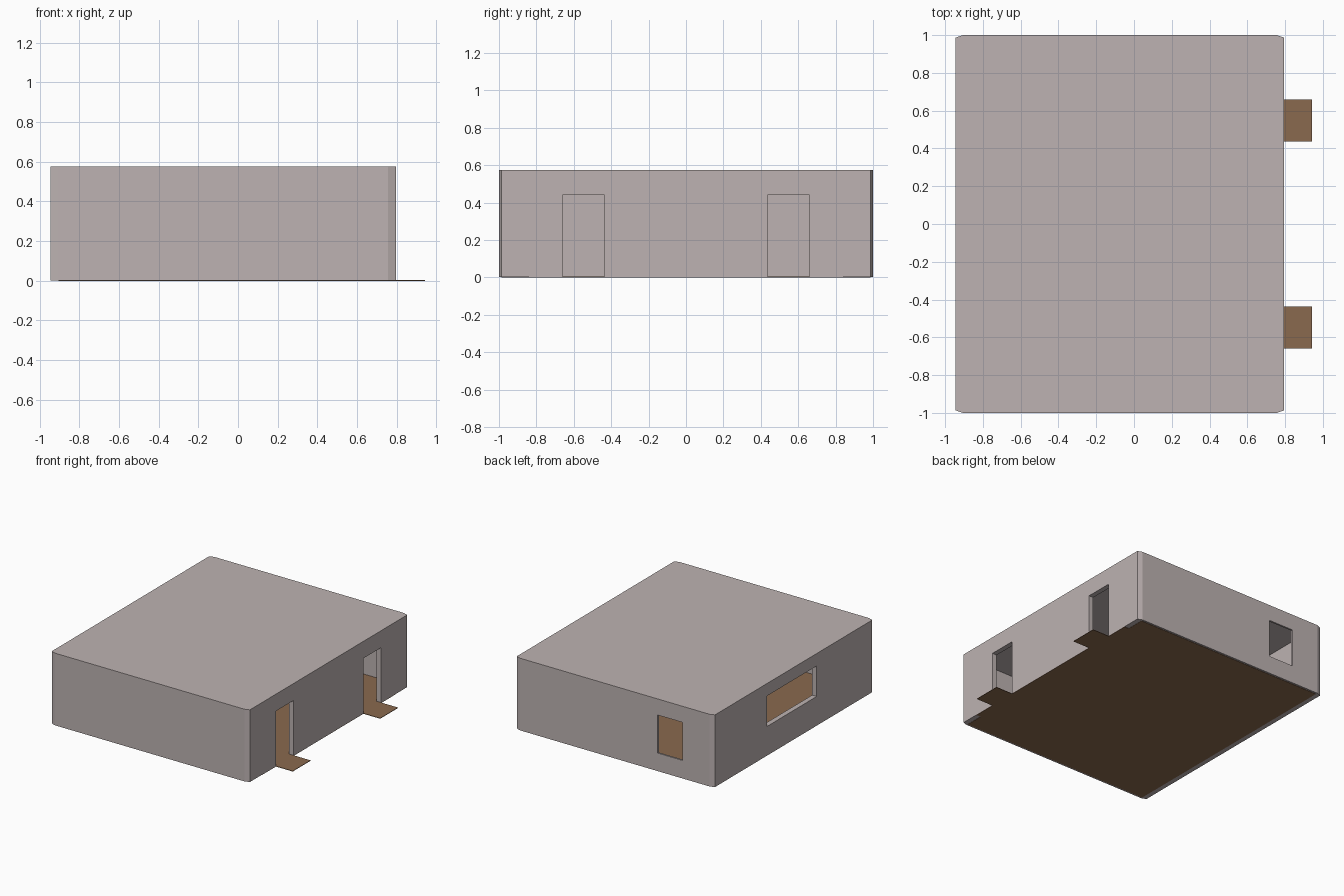
import bpy, bmesh

if "Cube" in bpy.data.objects:
    bpy.data.objects.remove(bpy.data.objects["Cube"])


def material(name, rgb):
    m = bpy.data.materials.new(name)
    m.diffuse_color = (*rgb, 1)
    m.use_nodes = True
    m.node_tree.nodes["Principled BSDF"].inputs["Base Color"].default_value = m.diffuse_color
    return m


wall_grey = material("warm grey plaster", (0.51, 0.45, 0.445))
floor_brown = material("brown floor", (0.255, 0.143, 0.077))


def prism(name, outline, z0, z1, mat=None):
    """Extrude a counter-clockwise plan outline from z0 to z1."""
    bm = bmesh.new()
    base = bm.faces.new([bm.verts.new((x, y, z0)) for x, y in outline])
    top = bmesh.ops.extrude_face_region(bm, geom=[base])["geom"]
    for v in top:
        if isinstance(v, bmesh.types.BMVert):
            v.co.z = z1
    if len(bm.faces) == len(outline) + 1:      # close the underside
        bm.faces.new([v for v in reversed(bm.verts[:len(outline)])])
    bmesh.ops.recalc_face_normals(bm, faces=bm.faces)
    me = bpy.data.meshes.new(name)
    bm.to_mesh(me)
    bm.free()
    ob = bpy.data.objects.new(name, me)
    bpy.context.collection.objects.link(ob)
    if mat:
        me.materials.append(mat)
    return ob


def box(name, x0, x1, y0, y1, z0, z1):
    return prism(name, [(x0, y0), (x1, y0), (x1, y1), (x0, y1)], z0, z1)


X0, X1, CX, CY, H = -0.945, 0.795, 0.038, 0.014, 0.575

# House shell: chamfered block, hollowed out
shell = prism("house_shell", [
    (X0 + CX, -1), (X1 - CX, -1), (X1, -1 + CY), (X1, 1 - CY),
    (X1 - CX, 1), (X0 + CX, 1), (X0, 1 - CY), (X0, -1 + CY)], 0.002, H, wall_grey)

# Room, two doorways, long side window and small back window
cutters = [
    box("room_cutter", X0 + 0.04, X1 - 0.04, -1 + CY, 1 - CY, -0.2, 0.56),
    box("door_cutter_front", 0.7, 0.9, -0.66, -0.437, -0.1, 0.44),
    box("door_cutter_back", 0.7, 0.9, 0.437, 0.66, -0.1, 0.44),
    box("side_window_cutter", -1.1, -0.85, -0.29, 0.333, 0.234, 0.476),
    box("back_window_cutter", -0.67, -0.452, 0.9, 1.1, 0.145, 0.447),
]
bpy.context.view_layer.objects.active = shell
for c in cutters:
    mod = shell.modifiers.new(c.name, "BOOLEAN")
    mod.operation, mod.solver, mod.object = "DIFFERENCE", "EXACT", c
    bpy.ops.object.modifier_apply(modifier=mod.name)
for c in cutters:
    bpy.data.objects.remove(c)

# Floor with a doorstep tongue at each doorway, mirrored in y
half = [(X1 - 0.04, 0.986), (X1 - 0.04, 0.84), (X1, 0.84), (X1, 0.66),
        (0.943, 0.66), (0.943, 0.437), (X1, 0.437)]
right_edge = [(x, -y) for x, y in half] + half[::-1]
prism("floor", right_edge + [(X0 + 0.04, 0.986), (X0 + 0.04, -0.986)], 0, 0.004, floor_brown)
